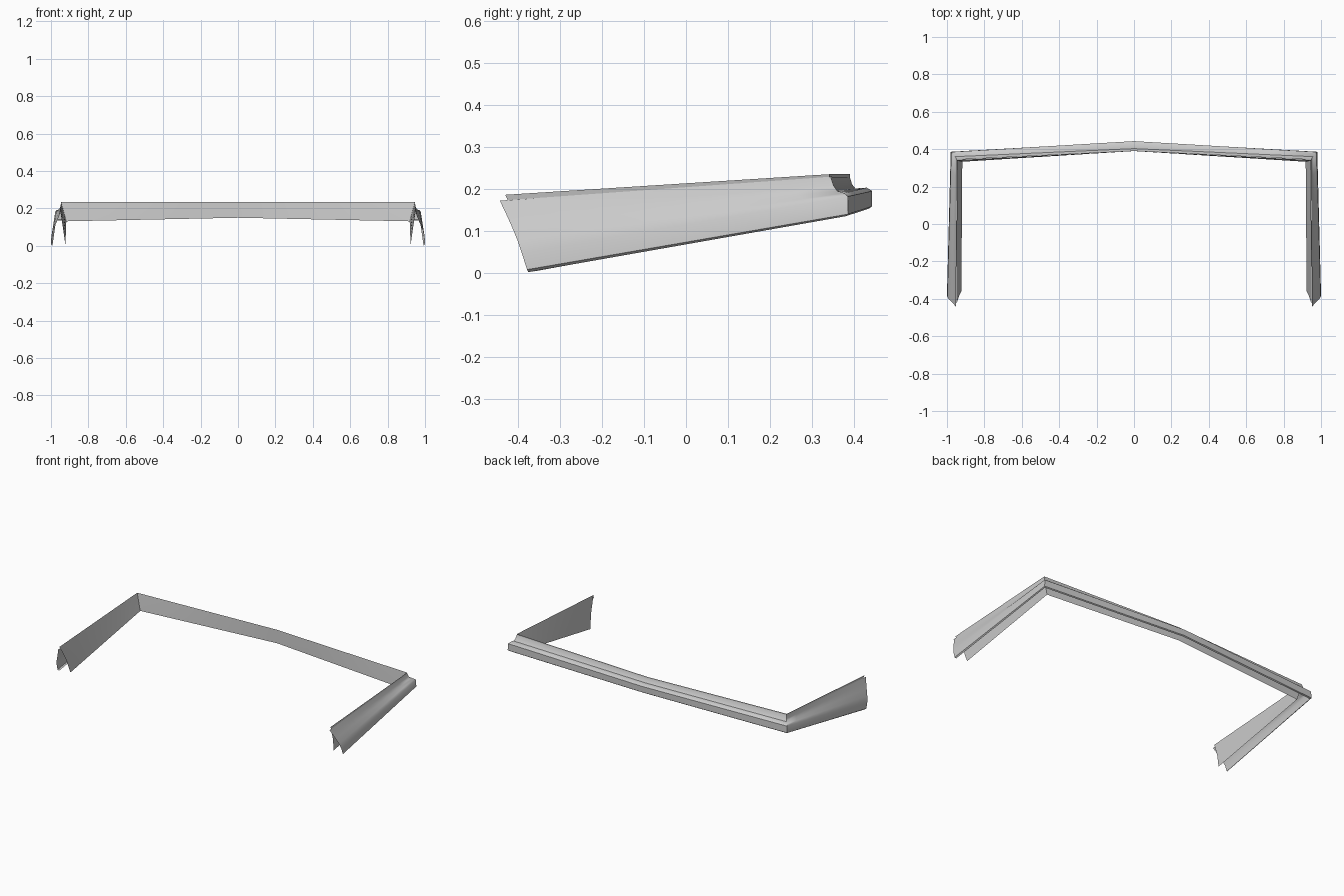
import bpy
from mathutils import Vector

if "Cube" in bpy.data.objects:
    bpy.data.objects.remove(bpy.data.objects["Cube"])


def loft(name, sections, steps, outward):
    """Open half skin through the sections (each listed top to bottom), mirrored in x."""
    rows = [[Vector(p) for p in sections[0]]]
    for a, b, n in zip(sections, sections[1:], steps):
        for k in range(1, n + 1):
            rows.append([Vector(p).lerp(Vector(q), k / n) for p, q in zip(a, b)])
    m = len(rows[0])
    verts = [p for row in rows for p in row]
    faces = []
    for i in range(len(rows) - 1):
        for j in range(m - 1):
            a, b = i * m + j, (i + 1) * m + j
            f = (a, a + 1, b + 1, b)
            faces.append(f[::-1] if outward else f)
    me = bpy.data.meshes.new(name)
    me.from_pydata(verts, [], faces)
    ob = bpy.data.objects.new(name, me)
    bpy.context.collection.objects.link(ob)
    mod = ob.modifiers.new("mirror", "MIRROR")
    mod.use_clip = True
    bpy.ops.object.select_all(action='DESELECT')
    bpy.context.view_layer.objects.active = ob
    ob.select_set(True)
    bpy.ops.object.modifier_apply(modifier=mod.name)
    bpy.ops.object.shade_smooth_by_angle(angle=0.7)
    return ob


# Outer skin: stepped profile at the middle and corner, flared at the leg end
middle = [(0, 0.390, 0.228), (0, 0.395, 0.211), (0, 0.403, 0.201), (0, 0.430, 0.203),
          (0, 0.443, 0.195), (0, 0.442, 0.158), (0, 0.435, 0.153)]
corner = [(0.946, 0.344, 0.229), (0.950, 0.351, 0.208), (0.956, 0.360, 0.195),
          (0.970, 0.376, 0.190), (0.977, 0.385, 0.182), (0.980, 0.386, 0.140),
          (0.973, 0.380, 0.135)]
leg_end = [(0.952, -0.443, 0.172), (0.962, -0.430, 0.145), (0.976, -0.415, 0.112),
           (0.990, -0.401, 0.078), (0.998, -0.391, 0.048), (1.0, -0.378, 0.008),
           (0.992, -0.375, 0.002)]
loft("outer_skin", [middle, corner, leg_end], [4, 8], True)

# Inner wall: leaning sheet that rises just above the outer skin
middle_in = [(0, 0.390, 0.235), (0, 0.390, 0.192), (0, 0.390, 0.150)]
corner_in = [(0.946, 0.342, 0.235), (0.932, 0.337, 0.182), (0.918, 0.333, 0.131)]
end_in = [(0.950, -0.430, 0.186), (0.935, -0.385, 0.090), (0.923, -0.360, 0.004)]
loft("inner_wall", [middle_in, corner_in, end_in], [4, 8], False)
